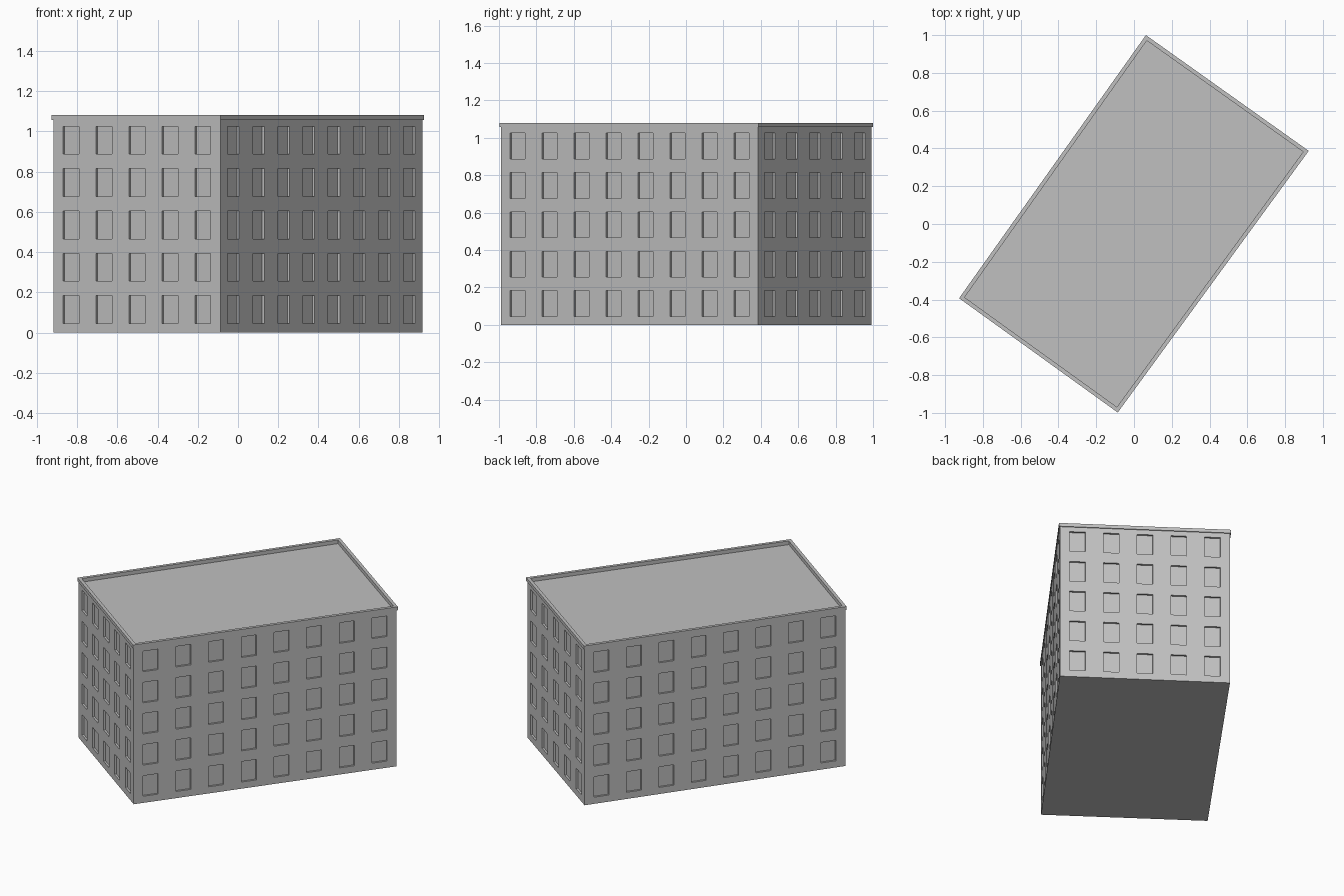
import bpy, bmesh
from mathutils import Vector

cube = bpy.data.objects.get("Cube")
if cube:
    bpy.data.objects.remove(cube, do_unlink=True)

# One plain grey for the whole building
GREY = (0.53, 0.53, 0.53, 1)
mat = bpy.data.materials.new("concrete grey")
mat.use_nodes = True
mat.diffuse_color = GREY
mat.node_tree.nodes["Principled BSDF"].inputs["Base Color"].default_value = GREY

# Cornice outline, counter-clockwise from the front corner
OUTLINE = [Vector(p) for p in
           ((-0.086, -0.998), (0.925, 0.387), (0.063, 1.0), (-0.926, -0.393))]
WALL_TOP, TOP, DECK = 1.057, 1.08, 1.055
FLOORS, SILL, STOREY, WIN_W, WIN_H, RECESS = 5, 0.045, 0.2105, 0.097, 0.138, 0.013


def offset(d):
    """Outline moved outward by d with mitred corners."""
    def normal(a, b):
        t = (b - a).normalized()
        return Vector((t.y, -t.x))
    pts = []
    for i, p in enumerate(OUTLINE):
        n1 = normal(OUTLINE[i - 1], p)
        n2 = normal(p, OUTLINE[(i + 1) % 4])
        pts.append(p + (n1 + n2) * d / (1 + n1.dot(n2)))
    return pts


def finish(bm, name):
    mesh = bpy.data.meshes.new(name)
    bm.to_mesh(mesh)
    bm.free()
    mesh.materials.append(mat)
    obj = bpy.data.objects.new(name, mesh)
    bpy.context.collection.objects.link(obj)
    return obj


def ring(bm, pts, z):
    return [bm.verts.new((p.x, p.y, z)) for p in pts]


def band(bm, low, high):
    for i in range(4):
        j = (i + 1) % 4
        bm.faces.new((low[i], low[j], high[j], high[i]))


def wall(name, a, b, count, margin):
    """Wall from a to b, gridded so that the window cells can be recessed."""
    length = (b - a).length
    along = (b - a) / length
    step = (length - 2 * margin) / (count - 1)
    xs, zs = [0], [0]
    for i in range(count):
        c = margin + i * step
        xs += [c - WIN_W / 2, c + WIN_W / 2]
    for k in range(FLOORS):
        z = SILL + k * STOREY
        zs += [z, z + WIN_H]
    xs.append(length)
    zs.append(WALL_TOP)
    bm = bmesh.new()
    grid = [[bm.verts.new((*(a + along * x), z)) for x in xs] for z in zs]
    windows = []
    for r in range(len(zs) - 1):
        for c in range(len(xs) - 1):
            f = bm.faces.new((grid[r][c], grid[r][c + 1],
                              grid[r + 1][c + 1], grid[r + 1][c]))
            if r % 2 and c % 2:
                windows.append(f)
    bm.normal_update()
    bmesh.ops.inset_individual(bm, faces=windows, thickness=0, depth=-RECESS)
    finish(bm, name)


# Four walls with recessed windows
base = offset(-0.006)
names = ("right_long_wall", "back_short_wall", "left_long_wall", "front_short_wall")
for i, name in enumerate(names):
    count, margin = (5, 0.108) if i % 2 else (8, 0.11)
    wall(name, base[i], base[(i + 1) % 4], count, margin)

# Ground slab
bm = bmesh.new()
bm.faces.new(ring(bm, base, 0)[::-1])
finish(bm, "ground_slab")

# Roof deck inside the parapet
inner = offset(-0.021)
bm = bmesh.new()
bm.faces.new(ring(bm, inner, DECK))
finish(bm, "roof_deck")

# Overhanging parapet: soffit, outer face, coping and inner face
bm = bmesh.new()
outer = offset(0)
loops = [ring(bm, base, WALL_TOP), ring(bm, outer, WALL_TOP), ring(bm, outer, TOP),
         ring(bm, inner, TOP), ring(bm, inner, DECK)]
for low, high in zip(loops, loops[1:]):
    band(bm, low, high)
finish(bm, "parapet")
